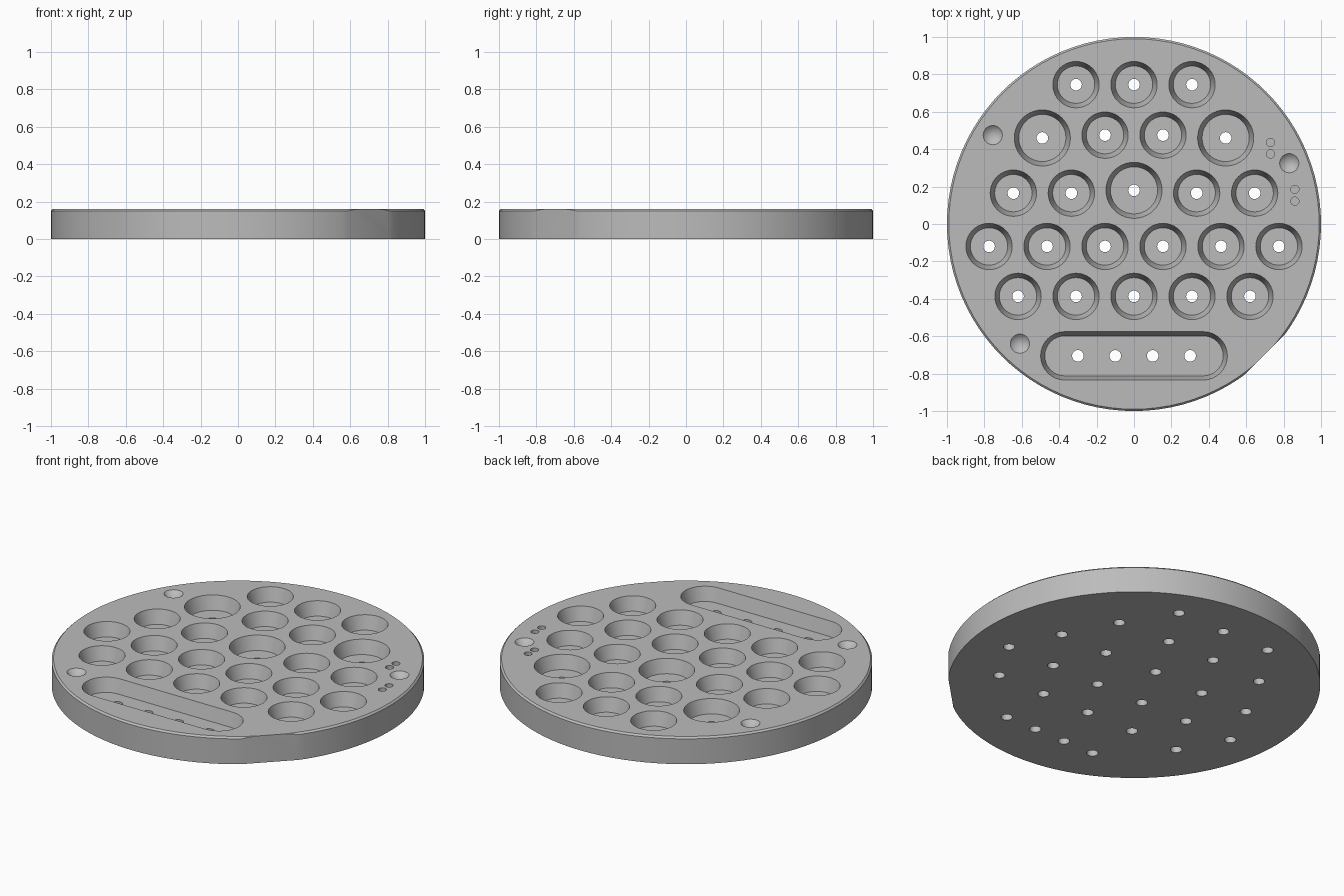
import bpy, bmesh, math
from mathutils import Matrix

cube = bpy.data.objects.get("Cube")
if cube:
    bpy.data.objects.remove(cube, do_unlink=True)

H, FLOOR = 0.16, 0.08

grey = bpy.data.materials.new("matte grey")
grey.use_nodes = True
grey.diffuse_color = (0.5, 0.5, 0.5, 1)
grey.node_tree.nodes["Principled BSDF"].inputs["Base Color"].default_value = (0.5, 0.5, 0.5, 1)


def make_object(name, bm):
    bmesh.ops.recalc_face_normals(bm, faces=bm.faces)
    mesh = bpy.data.meshes.new(name)
    bm.to_mesh(mesh)
    bm.free()
    mesh.materials.append(grey)
    obj = bpy.data.objects.new(name, mesh)
    bpy.context.collection.objects.link(obj)
    return obj


def frustum(bm, x, y, z0, z1, r0, r1, segments=40):
    """Vertical cone section from z0 (radius r0) to z1 (radius r1)."""
    bmesh.ops.create_cone(bm, cap_ends=True, segments=segments, radius1=r0, radius2=r1,
                          depth=z1 - z0, matrix=Matrix.Translation((x, y, (z0 + z1) / 2)))


def slot(bm, y, half, z0, z1, r0, r1, steps=16):
    """Tapered stadium-shaped block."""
    rings = []
    for z, r in ((z0, r0), (z1, r1)):
        ring = []
        for side in (1, -1):
            for i in range(steps + 1):
                a = side * math.pi / 2 - math.pi / 2 + math.pi * (i / steps - 0.5) + (math.pi / 2) * (1 - side)
                a = math.pi * (i / steps - 0.5) + (0 if side > 0 else math.pi)
                ring.append(bm.verts.new((side * half + r * math.cos(a), y + r * math.sin(a), z)))
        rings.append(ring)
    low, high = rings
    bm.faces.new(low)
    bm.faces.new(high)
    for i in range(len(low)):
        j = (i + 1) % len(low)
        bm.faces.new((low[i], low[j], high[j], high[i]))


# Round plate with a small top chamfer
bm = bmesh.new()
rings = []
for r, z in ((1, 0), (1, H - 0.01), (0.99, H)):
    rings.append(bmesh.ops.create_circle(bm, segments=96, radius=r,
                 matrix=Matrix.Translation((0, 0, z)))["verts"])
for low, high in zip(rings, rings[1:]):
    for i in range(len(low)):
        j = (i + 1) % len(low)
        bm.faces.new((low[i], low[j], high[j], high[i]))
bm.faces.new(rings[0])
bm.faces.new(rings[-1])

# Flat on the front left edge
n = math.sqrt(0.5)
cut = bmesh.ops.bisect_plane(bm, geom=bm.verts[:] + bm.edges[:] + bm.faces[:],
                             plane_co=(n * 0.987, -n * 0.987, 0), plane_no=(n, -n, 0),
                             clear_outer=True)
bmesh.ops.holes_fill(bm, edges=[e for e in cut["geom_cut"] if isinstance(e, bmesh.types.BMEdge)])
plate = make_object("plate", bm)

# Pocket layout: rows of small pockets and three large ones
rows = {0.745: (-0.31, 0, 0.31),
        0.475: (-0.155, 0.155),
        0.165: (-0.645, -0.335, 0.335, 0.645),
        -0.12: (-0.775, -0.465, -0.155, 0.155, 0.465, 0.775),
        -0.387: (-0.62, -0.31, 0, 0.31, 0.62)}
small = [(x, y) for y, xs in rows.items() for x in xs]
large = [(-0.49, 0.46), (0.49, 0.46), (0, 0.18)]
SLOT_Y = -0.705
drains = small + large + [(x, SLOT_Y) for x in (-0.3, -0.1, 0.1, 0.3)]

# Tapered pockets, long slot, conical dimples and tiny pits
pockets = bmesh.new()
TOP = H + 0.02
for spots, r in ((small, 0.1), (large, 0.126)):
    for x, y in spots:
        frustum(pockets, x, y, FLOOR, TOP, r, r + 0.03)
slot(pockets, SLOT_Y, 0.37, FLOOR, TOP, 0.107, 0.135)
for x, y in ((-0.755, 0.475), (0.83, 0.325), (-0.61, -0.64)):
    frustum(pockets, x, y, H - 0.05, TOP, 0, 0.072, 32)
for x, y in ((0.73, 0.435), (0.73, 0.375), (0.86, 0.185), (0.86, 0.122)):
    frustum(pockets, x, y, H - 0.02, TOP, 0.022, 0.022, 20)

# Drain holes through the floor
holes = bmesh.new()
for x, y in drains:
    frustum(holes, x, y, -0.05, TOP, 0.031, 0.031, 24)

cutters = [make_object("pocket_cutter", pockets), make_object("drain_cutter", holes)]
bpy.context.view_layer.objects.active = plate
plate.select_set(True)
for cutter in cutters:
    cutter.select_set(False)
    mod = plate.modifiers.new(cutter.name, "BOOLEAN")
    mod.operation, mod.solver, mod.object = "DIFFERENCE", "EXACT", cutter
    bpy.ops.object.modifier_apply(modifier=mod.name)
for cutter in cutters:
    bpy.data.objects.remove(cutter, do_unlink=True)

bpy.ops.object.shade_smooth_by_angle(angle=math.radians(25))
